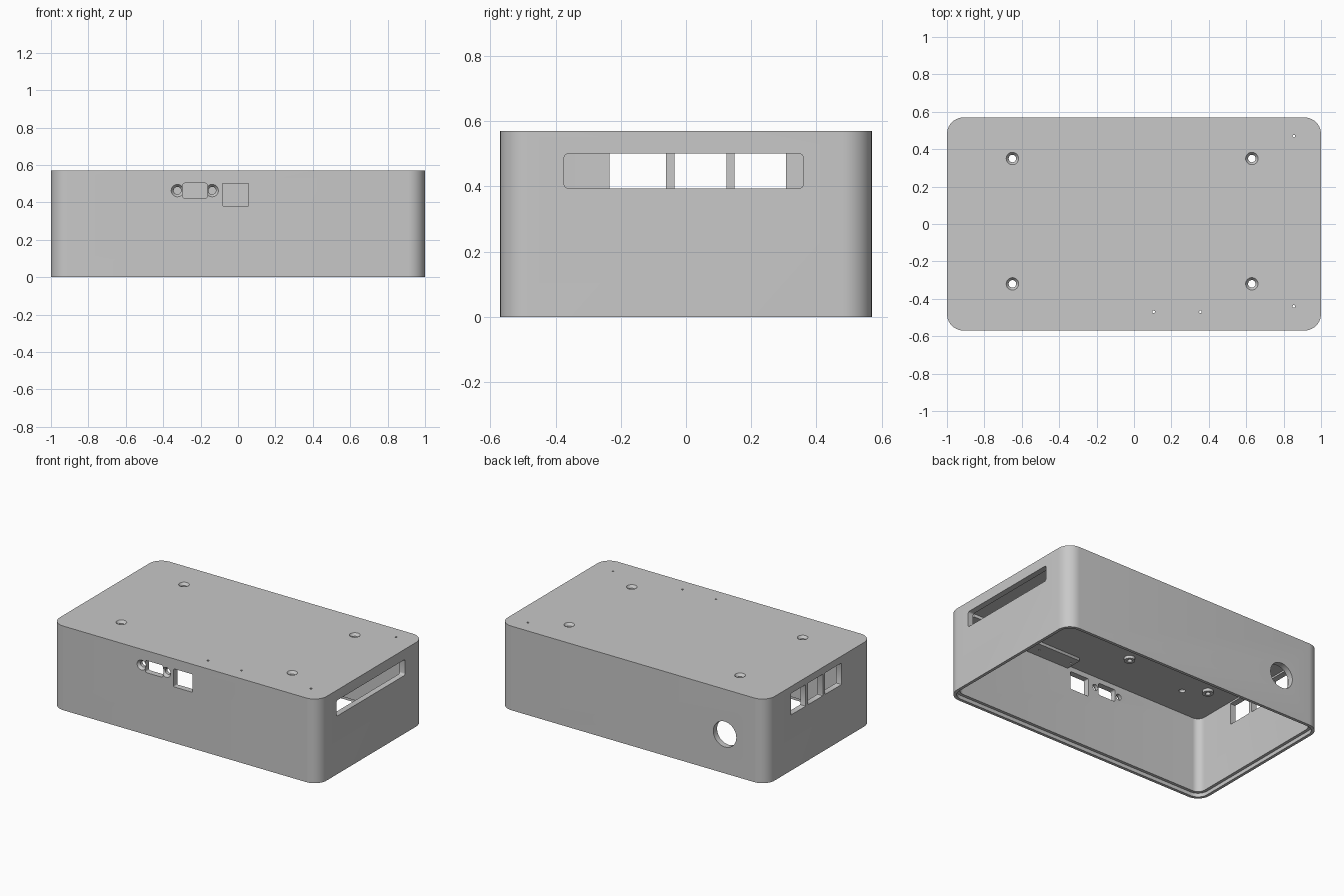
import bpy, bmesh
from math import radians, pi, sin, cos
from mathutils import Matrix, Vector

if "Cube" in bpy.data.objects:
    bpy.data.objects.remove(bpy.data.objects["Cube"])

HX, HY, TOP = 1.0, 0.57, 0.57      # outer half sizes and height
WALL, CEIL = 0.04, 0.535           # wall thickness and underside of the top

grey = bpy.data.materials.new("case grey")
grey.use_nodes = True
grey.diffuse_color = (0.58, 0.58, 0.58, 1)
grey.node_tree.nodes["Principled BSDF"].inputs["Base Color"].default_value = grey.diffuse_color


def make(name, bm):
    bmesh.ops.recalc_face_normals(bm, faces=bm.faces)
    mesh = bpy.data.meshes.new(name)
    bm.to_mesh(mesh)
    bm.free()
    mesh.materials.append(grey)
    ob = bpy.data.objects.new(name, mesh)
    bpy.context.collection.objects.link(ob)
    return ob


def prism(name, hu, hv, radius, low, high, matrix=Matrix(), steps=10):
    """Rounded rectangle extruded along local z."""
    bm = bmesh.new()
    ring = []
    corners = [(1, 1), (-1, 1), (-1, -1), (1, -1)]
    for i, (su, sv) in enumerate(corners):
        for k in range(steps + 1):
            a = (i + k / steps) * pi / 2
            ring.append(bm.verts.new((su * (hu - radius) + radius * cos(a),
                                      sv * (hv - radius) + radius * sin(a), low)))
    face = bm.faces.new(ring)
    lifted = bmesh.ops.extrude_face_region(bm, geom=[face])["geom"]
    bmesh.ops.translate(bm, vec=(0, 0, high - low),
                        verts=[g for g in lifted if isinstance(g, bmesh.types.BMVert)])
    bm.transform(matrix)
    return make(name, bm)


def cone(name, r1, r2, low, high, matrix=Matrix(), sides=32):
    bm = bmesh.new()
    bmesh.ops.create_cone(bm, cap_ends=True, segments=sides, radius1=r1, radius2=r2,
                          depth=high - low)
    bm.transform(matrix @ Matrix.Translation((0, 0, (low + high) / 2)))
    return make(name, bm)


def combine(body, tool, operation="DIFFERENCE"):
    mod = body.modifiers.new("shape", "BOOLEAN")
    mod.operation, mod.solver, mod.object = operation, "EXACT", tool
    bpy.context.view_layer.objects.active = body
    bpy.ops.object.modifier_apply(modifier=mod.name)
    bpy.data.objects.remove(tool)


def at(x, y, z, rotation=Matrix()):
    return Matrix.Translation((x, y, z)) @ rotation


# Local z of a cutter points out of the wall it pierces
FRONT = Matrix.Rotation(radians(90), 4, "X")
SIDE = Matrix(((0, 0, 1, 0), (1, 0, 0, 0), (0, 1, 0, 0), (0, 0, 0, 1)))


def countersunk(body, matrix):
    combine(body, cone("hole", 0.02, 0.02, -0.1, 0.05, matrix))
    combine(body, cone("countersink", 0.018, 0.034, -0.02, 0.001, matrix))


# Hollow shell, open underneath, with a stepped lower rim
case = prism("case", HX, HY, 0.09, 0, TOP)
combine(case, prism("cavity", HX - WALL, HY - WALL, 0.05, -0.1, CEIL))
combine(case, prism("rim_step", HX - WALL / 2, HY - WALL / 2, 0.07, -0.1, 0.025))

# Ledge under the top along the front
combine(case, prism("ledge", 0.42, 0.07, 0.005, CEIL - 0.02, CEIL + 0.01,
                    at(0.5, -0.485, 0), 2), "UNION")

# Blind standoffs for a circuit board
for x in (-0.77, -0.15):
    for y in (-0.22, 0.29):
        combine(case, cone("standoff", 0.034, 0.034, CEIL - 0.02, CEIL + 0.01, at(x, y, 0)), "UNION")
        combine(case, cone("pilot", 0.016, 0.016, CEIL - 0.05, CEIL + 0.01, at(x, y, 0)))

# Screw holes and pin holes in the top
for x in (-0.65, 0.63):
    for y in (-0.32, 0.35):
        countersunk(case, at(x, y, TOP))
for x, y in ((0.855, 0.47), (0.855, -0.44), (0.105, -0.47), (0.355, -0.47)):
    combine(case, cone("pin_hole", 0.007, 0.007, 0.45, 0.65, at(x, y, 0), 12))

# Front connector openings with screw holes either side of the first
combine(case, prism("connector", 0.066, 0.041, 0.012, -0.1, 0.1, at(-0.23, -HY, 0.462, FRONT), 4))
combine(case, prism("socket", 0.07, 0.061, 0.006, -0.1, 0.1, at(-0.013, -HY, 0.441, FRONT), 4))
for x in (-0.324, -0.138):
    countersunk(case, at(x, -HY, 0.463, FRONT))

# Long slot on the left wall, three ports on the right wall
combine(case, prism("slot", 0.367, 0.053, 0.013, -0.1, 0.1, at(HX, -0.007, 0.447, SIDE), 4))
for y, half in ((-0.148, 0.087), (0.044, 0.08), (0.227, 0.079)):
    combine(case, prism("port", half, 0.073, 0.004, -0.1, 0.1, at(-HX, y, 0.45, SIDE), 2))

# Round cable hole in the back
combine(case, cone("cable_hole", 0.086, 0.086, -0.1, 0.1, at(-0.69, HY, 0.265, FRONT), 48))

bpy.ops.object.select_all(action="DESELECT")
case.select_set(True)
bpy.context.view_layer.objects.active = case
bpy.ops.object.shade_smooth_by_angle(angle=radians(30))
